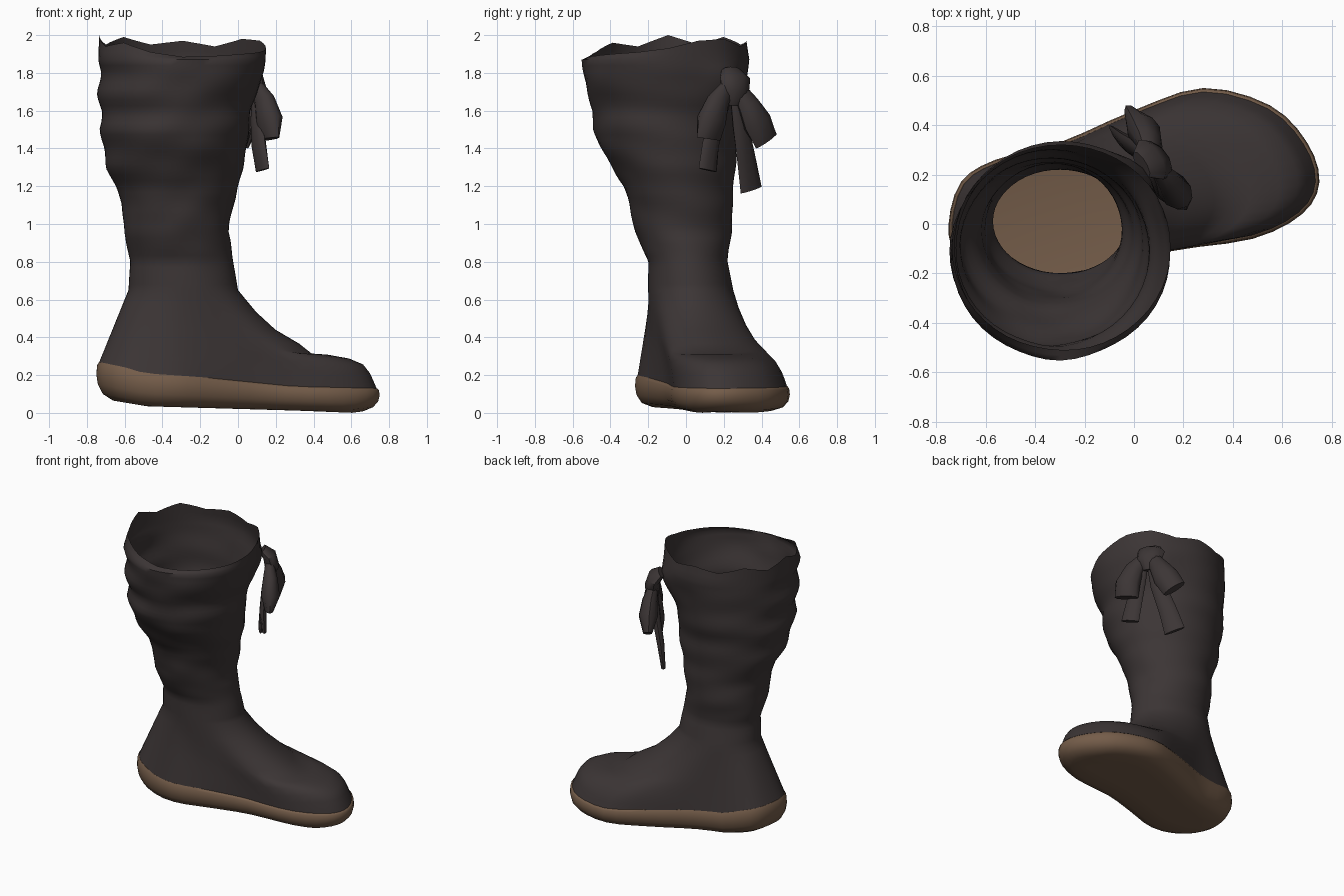
import bpy, bmesh, math
from mathutils import Vector
from math import sin, cos, exp, pi

cube = bpy.data.objects.get("Cube")
if cube:
    bpy.data.objects.remove(cube)
N = 48


def material(name, rgb):
    m = bpy.data.materials.new(name)
    m.use_nodes = True
    m.diffuse_color = (*rgb, 1)
    m.node_tree.nodes["Principled BSDF"].inputs["Base Color"].default_value = (*rgb, 1)
    return m


leather = material("dark leather", (0.045, 0.036, 0.036))
tan = material("tan sole", (0.175, 0.108, 0.067))


def loft(name, rings, mat, capped=False, angle=50):
    """Skin a list of closed rings, bottom to top."""
    bm = bmesh.new()
    rows = [[bm.verts.new(p) for p in ring] for ring in rings]
    for a, b in zip(rows, rows[1:]):
        for i in range(len(a)):
            j = (i + 1) % len(a)
            bm.faces.new((a[i], a[j], b[j], b[i]))
    if capped:
        bm.faces.new(rows[0][::-1])
        bm.faces.new(rows[-1])
        bmesh.ops.recalc_face_normals(bm, faces=bm.faces)
    mesh = bpy.data.meshes.new(name)
    bm.to_mesh(mesh)
    bm.free()
    mesh.materials.append(mat)
    ob = bpy.data.objects.new(name, mesh)
    bpy.context.collection.objects.link(ob)
    bpy.ops.object.select_all(action='DESELECT')
    ob.select_set(True)
    bpy.context.view_layer.objects.active = ob
    bpy.ops.object.shade_smooth_by_angle(angle=math.radians(angle))


def table(x, pts):
    """Piecewise linear lookup in rows of (key, value...)."""
    if x <= pts[0][0]:
        return pts[0][1:]
    for p, q in zip(pts, pts[1:]):
        if x <= q[0]:
            t = (x - p[0]) / (q[0] - p[0])
            return tuple(u + (v - u) * t for u, v in zip(p[1:], q[1:]))
    return pts[-1][1:]


def smooth(x, lo, hi):
    t = max(0, min(1, (x - lo) / (hi - lo)))
    return t * t * (3 - 2 * t)


def closed_curve(pts, steps):
    """Smooth closed curve through the points."""
    out, n = [], len(pts)
    for i in range(n):
        a, b, c, d = (Vector(pts[(i + k) % n]) for k in (-1, 0, 1, 2))
        for s in range(steps):
            t = s / steps
            out.append(0.5 * (2 * b + (c - a) * t + (2 * a - 5 * b + 4 * c - d) * t * t
                              + (3 * b - a - 3 * c + d) * t ** 3))
    return out


# Sole outline, counter-clockwise from the toe tip
outline = closed_curve([(.75, .17), (.70, .33), (.55, .48), (.28, .55), (0, .46), (-.3, .33),
                        (-.56, .26), (-.70, .17), (-.75, 0), (-.72, -.13), (-.6, -.23),
                        (-.35, -.27), (-.1, -.19), (.15, -.11), (.48, -.06), (.68, .04)], N // 16)
SOLE_TOP = [(-.75, .27), (-.6, .24), (-.5, .21), (-.2, .19), (0, .17), (.3, .14), (.75, .13)]
SOLE_LOW = [(-.75, .08), (-.63, .06), (-.48, .035), (0, .022), (.4, .01), (.6, 0), (.75, .02)]


def inset(p, d):
    """Move an outline point inward, about the foot's middle line."""
    t = max(-.45, min(.4, p.x))
    v = p - Vector((t, .02 + .2 * (t + .45) / .85))
    return p - v.normalized() * min(d, v.length * .9)


def sole_ring(d, mix):
    ring = []
    for p in outline:
        q = inset(p, d)
        lo, hi = table(q.x, SOLE_LOW)[0], table(p.x, SOLE_TOP)[0]
        ring.append((q.x, q.y, lo + (hi - lo) * mix))
    return ring


loft("sole", [sole_ring(d, m) for d, m in
              ((.2, 0), (.09, 0), (.035, .13), (.008, .38), (0, .65), (.004, .9), (.014, 1), (.05, .95))],
     tan, True, 70)

# Shaft stations: height, x min, x max, y min, y max
SHAFT = [(.65, -.58, 0, -.2, .25), (.8, -.57, -.025, -.2, .22), (.96, -.605, -.05, -.27, .24),
         (1.1, -.61, -.025, -.3, .25), (1.2, -.65, .0, -.33, .25), (1.3, -.7, .03, -.39, .26),
         (1.4, -.705, .045, -.45, .27), (1.5, -.735, .055, -.495, .29), (1.6, -.72, .07, -.49, .3),
         (1.7, -.745, .1, -.53, .31), (1.8, -.725, .135, -.54, .33), (1.87, -.74, .145, -.55, .33),
         (1.95, -.735, .15, -.51, .32)]
KNOT = .78


def shaft_point(z, a):
    """Point on the shaft with tilted folds and a pull toward the knot."""
    x0, x1, y0, y1 = table(z, SHAFT)
    amp = .008 * smooth(z, .65, .95) * (1 - .6 * smooth(z, 1.85, 1.95))
    k = 1 + amp * (sin(z * 33 + 3.2 * sin(a + 1)) + sin(z * 21 - 4 * cos(a) + 2 * sin(2 * a)))
    k += .12 * exp(-((a - KNOT) / .3) ** 2 - ((z - 1.75) / .1) ** 2)
    return Vector(((x0 + x1) / 2 + (x1 - x0) / 2 * k * cos(a),
                   (y0 + y1) / 2 + (y1 - y0) / 2 * k * sin(a), z))


angles = [2 * pi * i / N for i in range(N)]

# Foot: each column rises from the sole edge to the ankle, domed over the toes
TOE = [(0, 0), (.05, .16), (.1, .25), (.2, .31), (.36, .35), (.47, .36), (.56, .46),
       (.73, .6), (.87, .78), (1, 1)]
SIDE = [(0, 0), (.05, .09), (.1, .16), (.2, .26), (.36, .36), (.56, .48), (.8, .7), (1, 1)]
rings = []
for t, toe_rise in TOE:
    ring = []
    for p, a in zip(outline, angles):
        start, end = inset(p, .014), shaft_point(.65, a)
        front, tip = smooth(p.x, -.4, .2), smooth(p.x, .3, .72)
        domed = tip * toe_rise + (1 - tip) * table(t, SIDE)[0]
        rise = front * domed + (1 - front) * t
        q = start.lerp(end.to_2d(), t)
        z0 = table(p.x, SOLE_TOP)[0] - .005
        ring.append((q.x, q.y, z0 + (end.z - z0) * rise))
    rings.append(ring)

# Slouched shaft, continuing the foot's columns
STEPS = 40
for s in range(1, STEPS + 1):
    z = .65 + (1.87 - .65) * s / STEPS
    rings.append([shaft_point(z, a) for a in angles])

# Ragged rim, lower at the front, with a few pointed corners
RAGGED = [1.93, 1.97, 1.98, 1.94, 1.97, 1.95, 1.99, 1.95, 2.0, 1.94, 1.96, 1.91, 1.885, 1.89, 1.9, 1.91]
heights = [(k * pi / 8, h) for k, h in enumerate(RAGGED + RAGGED[:1])]
half, rim = [], []
for a in angles:
    p = shaft_point(1.95, a)
    p.z = table(a, heights)[0]
    rim.append(p)
    half.append(shaft_point(1.87, a).lerp(p, .5))
rings += [half, rim]
loft("boot_upper", rings, leather, angle=60)


# Bow: flattened sleeves of cloth hanging from a knot
def sleeve(name, path, sizes):
    rows = []
    pts = [Vector(p) for p in path]
    for i, (p, (w, h)) in enumerate(zip(pts, sizes)):
        along = (pts[min(i + 1, len(pts) - 1)] - pts[max(i - 1, 0)]).normalized()
        u = Vector((.6, -.8, 0))
        u = (u - along * u.dot(along)).normalized()
        v = along.cross(u)
        rows.append([p + u * w * cos(b) + v * h * sin(b) for b in (pi * k / 5 for k in range(10))])
    loft(name, rows, leather, True, 45)


LOOP = [(.04, .03), (.065, .05), (.085, .065), (.08, .03)]
sleeve("bow_knot", [(.03, .24, 1.81), (.07, .26, 1.77), (.09, .26, 1.7), (.08, .25, 1.63)],
       [(.06, .03), (.095, .045), (.085, .05), (.04, .03)])
sleeve("bow_loop_right", [(.1, .22, 1.73), (.14, .17, 1.65), (.165, .135, 1.55), (.165, .12, 1.45)], LOOP)
sleeve("bow_loop_left", [(.07, .27, 1.73), (.06, .33, 1.63), (.04, .375, 1.54), (.01, .425, 1.44)], LOOP)
sleeve("bow_tail_right", [(.1, .22, 1.68), (.1, .17, 1.56), (.11, .13, 1.42), (.13, .115, 1.285)],
       [(.03, .02), (.045, .025), (.055, .025), (.06, .015)])
sleeve("bow_tail_left", [(.07, .26, 1.68), (.04, .29, 1.52), (-.02, .32, 1.34), (-.06, .345, 1.18)],
       [(.03, .02), (.05, .03), (.06, .025), (.07, .015)])
